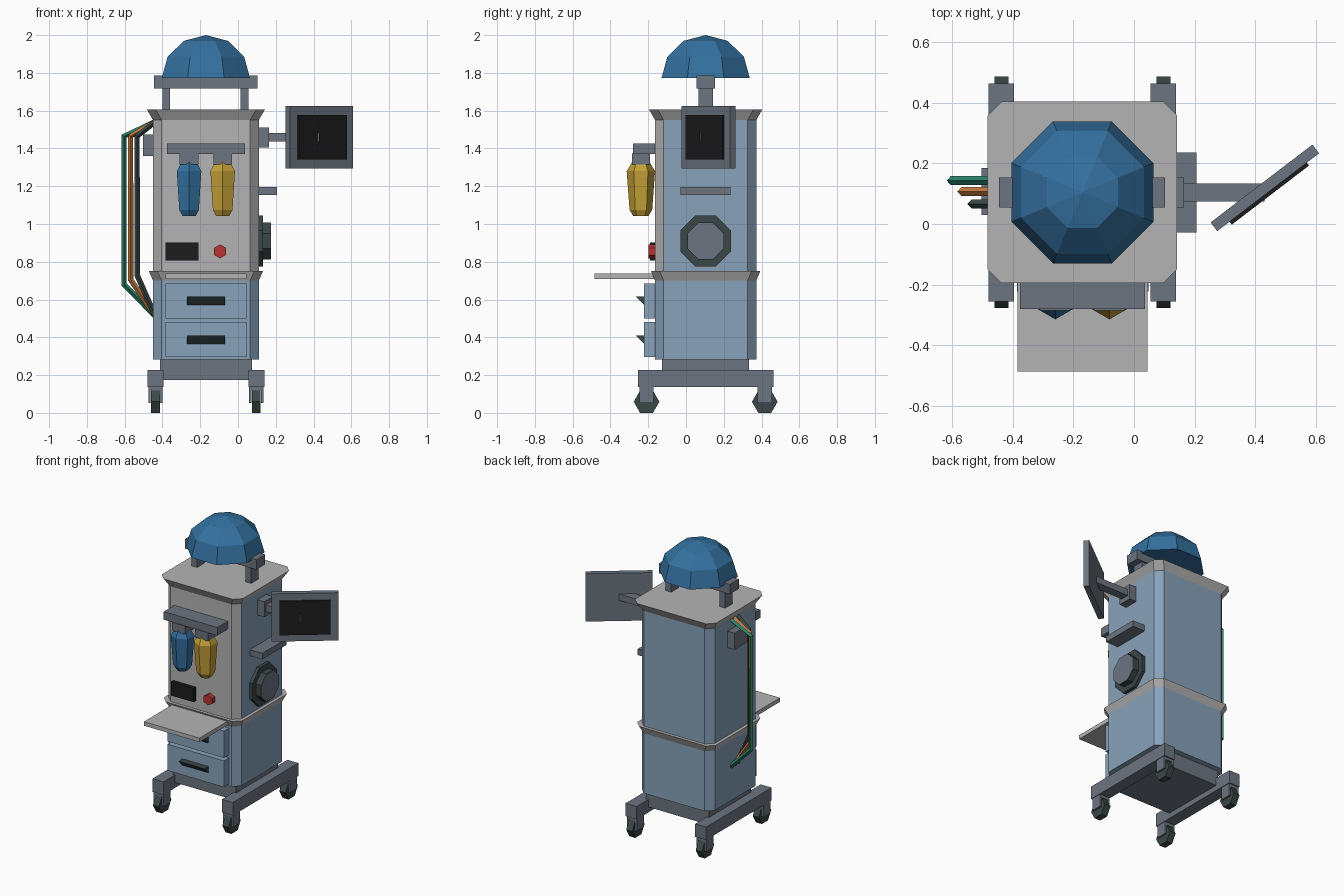
import bpy, bmesh
from math import pi, sin, cos, radians
from mathutils import Vector, Matrix

cube = bpy.data.objects.get("Cube")
if cube:
    bpy.data.objects.remove(cube, do_unlink=True)

CX, CY = -0.17, 0.104  # centre of the cabinet


def material(name, hexcode):
    srgb = [int(hexcode[i:i + 2], 16) / 255 for i in (0, 2, 4)]
    col = [c / 12.92 if c < 0.04 else ((c + 0.055) / 1.055) ** 2.4 for c in srgb] + [1]
    m = bpy.data.materials.new(name)
    m.use_nodes = True
    m.diffuse_color = col
    m.node_tree.nodes["Principled BSDF"].inputs["Base Color"].default_value = col
    return m


light = material("light grey", "b4b4b4")
pale = material("pale blue", "88a2ba")
steel = material("steel grey", "6d7580")
charcoal = material("charcoal", "3c4747")
black = material("black", "1c1c1c")
blue = material("deep blue", "34709f")
yellow = material("yellow", "c3a038")
red = material("red", "b83434")
green = material("green", "2b8068")
orange = material("orange", "c07a40")


def loft(name, rings, *mats):
    """Join matching rings of points into a closed solid."""
    bm = bmesh.new()
    loops = [[bm.verts.new(p) for p in ring] for ring in rings]
    n = len(loops[0])
    for a, b in zip(loops, loops[1:]):
        for i in range(n):
            j = (i + 1) % n
            bm.faces.new((a[i], a[j], b[j], b[i]))
    bm.faces.new(loops[0][::-1])
    bm.faces.new(loops[-1])
    bmesh.ops.remove_doubles(bm, verts=bm.verts, dist=1e-5)
    bmesh.ops.recalc_face_normals(bm, faces=bm.faces)
    me = bpy.data.meshes.new(name)
    bm.to_mesh(me)
    bm.free()
    for m in mats:
        me.materials.append(m)
    ob = bpy.data.objects.new(name, me)
    bpy.context.collection.objects.link(ob)
    return ob


def box(name, x, y, z, mat):
    return loft(name, [[(x[0], y[0], h), (x[1], y[0], h), (x[1], y[1], h), (x[0], y[1], h)]
                       for h in z], mat)


def octa_rect(z, hx, hy, c=0.046):
    """Rectangle with cut corners at height z."""
    pts = [(hx, c - hy), (hx, hy - c), (hx - c, hy), (c - hx, hy),
           (-hx, hy - c), (-hx, c - hy), (c - hx, -hy), (hx - c, -hy)]
    return [(CX + px, CY + py, z) for px, py in pts]


def ngon(centre, r, n, axis, turn=0.0):
    """Regular polygon facing the given axis."""
    out = []
    for i in range(n):
        a, b = r * cos(turn + i * 2 * pi / n), r * sin(turn + i * 2 * pi / n)
        off = {"x": (0, a, b), "y": (a, 0, b), "z": (a, b, 0)}[axis]
        out.append(Vector(centre) + Vector(off))
    return out


# Cabinet
loft("lower_cabinet", [octa_rect(z, 0.28, 0.268) for z in (0.283, 0.70)], pale)
loft("middle_trim", [octa_rect(0.70, 0.28, 0.268), octa_rect(0.75, 0.302, 0.289)], light)
upper = loft("upper_cabinet", [octa_rect(z, 0.28, 0.268) for z in (0.75, 1.55)], pale, light)
for f in upper.data.polygons:
    f.material_index = int(f.normal.y < -0.5)
loft("top_plate", [octa_rect(1.55, 0.28, 0.268), octa_rect(1.605, 0.312, 0.299)], light)
box("base_block", (-0.412, 0.074), (CY - 0.23, CY + 0.23), (0.175, 0.283), steel)

# Base rails and casters
for side, sx in (("right", -1), ("left", 1)):
    x = CX + sx * 0.267
    box(side + "_rail", (x - 0.042, x + 0.042), (CY - 0.359, CY + 0.359), (0.138, 0.228), steel)
    for end, sy in (("front", -1), ("back", 1)):
        y = CY + sy * 0.313
        tag = f"{end}_{side}_caster"
        box(tag + "_mount", (x - 0.038, x + 0.038), (y - 0.038, y + 0.038), (0.118, 0.14), steel)
        for k in (-1, 1):
            xs = sorted((x + k * 0.025, x + k * 0.038))
            box(tag + "_fork", xs, (y - 0.038, y + 0.038), (0.052, 0.12), steel)
        loft(tag + "_wheel", [ngon((x + k, y, 0.059), 0.068, 6, "x") for k in (-0.023, 0.023)],
             charcoal)

# Drawers with wedge handles
for tag, z0, z1 in (("upper", 0.50, 0.686), ("lower", 0.297, 0.48)):
    box(tag + "_drawer", (-0.385, 0.047), (-0.222, -0.15), (z0, z1), pale)
    top = z1 - 0.07
    loft(tag + "_drawer_handle", [[(x, -0.267, top), (x, -0.222, top), (x, -0.222, top - 0.045)]
                                  for x in (-0.27, -0.07)], charcoal)

# Work shelf and control panel
box("work_shelf", (-0.383, 0.044), (-0.485, -0.15), (0.71, 0.738), light)
box("control_display", (-0.383, -0.208), (-0.19, -0.15), (0.807, 0.903), black)
loft("control_button", [ngon((-0.095, y, 0.855), 0.037, 6, "y", pi / 6 + pi / 3)
                        for y in (-0.15, -0.198)], red)

# Bottle rail with two hanging bottles
box("bottle_rail", (-0.375, 0.037), (-0.28, -0.15), (1.37, 1.426), steel)
for tag, x, mat in (("blue", -0.259, blue), ("yellow", -0.081, yellow)):
    box(tag + "_bottle_hanger", (x - 0.05, x + 0.05), (-0.285, -0.19), (1.315, 1.372), steel)
    profile = [(1.042, 0.04), (1.075, 0.06), (1.28, 0.075), (1.33, 0.045)]
    loft(tag + "_bottle", [ngon((x, -0.239, z), r, 6, "z", pi / 6) for z, r in profile], mat)

# Dome on its bracket
for x in (-0.38, 0.035):
    box("dome_post", (x - 0.021, x + 0.021), (CY - 0.039, CY + 0.039), (1.60, 1.72), steel)
box("dome_crossbar", (-0.444, 0.102), (CY - 0.049, CY + 0.049), (1.717, 1.785), steel)
dome = [ngon((CX, CY, 1.772 + 0.228 * sin(a)), 0.253 * cos(a), 8, "z", pi / 8)
        for a in (0, pi / 6, pi / 3, radians(89.9))]
loft("dome", dome, blue)

# Monitor on its arm
box("arm_mount", (0.10, 0.164), (CY - 0.049, CY + 0.049), (1.404, 1.51), steel)
box("monitor_arm", (0.16, 0.43), (CY - 0.03, CY + 0.03), (1.436, 1.481), steel)
turn = Matrix.Translation((0.431, 0.119, 1.459)) @ Matrix.Rotation(radians(37.4), 4, "Z")
for ob in (box("monitor_frame", (-0.211, 0.211), (-0.018, 0.018), (-0.166, 0.166), steel),
           box("monitor_screen", (-0.16, 0.16), (-0.03, -0.01), (-0.118, 0.118), black)):
    ob.data.transform(turn)

# Side ledge and round vent
box("side_ledge", (0.10, 0.206), (CY - 0.132, CY + 0.132), (1.153, 1.195), steel)
for name, r, x, in (("vent_flange", 0.145, 0.132), ("vent_hub", 0.105, 0.172)):
    loft(name, [ngon((k, CY, 0.91), r, 8, "x", pi / 8) for k in (0.10, x)], charcoal)
loft("vent_face", [ngon((k, CY, 0.91), 0.102, 8, "x", pi / 8) for k in (0.17, 0.175)], steel)

# Hose socket and hoses
box("hose_socket", (-0.503, -0.44), (0.03, 0.185), (1.36, 1.475), steel)
for tag, x, y, low, mat in (("green", -0.603, 0.143, 0.68, green),
                            ("orange", -0.568, 0.107, 0.705, orange),
                            ("dark", -0.534, 0.066, 0.73, charcoal)):
    cu = bpy.data.curves.new(tag + "_hose", "CURVE")
    cu.dimensions = "3D"
    cu.bevel_depth = 0.015
    cu.bevel_resolution = 0
    cu.use_fill_caps = True
    sp = cu.splines.new("POLY")
    path = [(-0.44, y, 1.54), (x, y, 1.465), (x, y, low), (-0.44, y, 0.515)]
    sp.points.add(len(path) - 1)
    for p, co in zip(sp.points, path):
        p.co = (*co, 1)
    sp.use_smooth = False
    cu.materials.append(mat)
    bpy.context.collection.objects.link(bpy.data.objects.new(tag + "_hose", cu))
